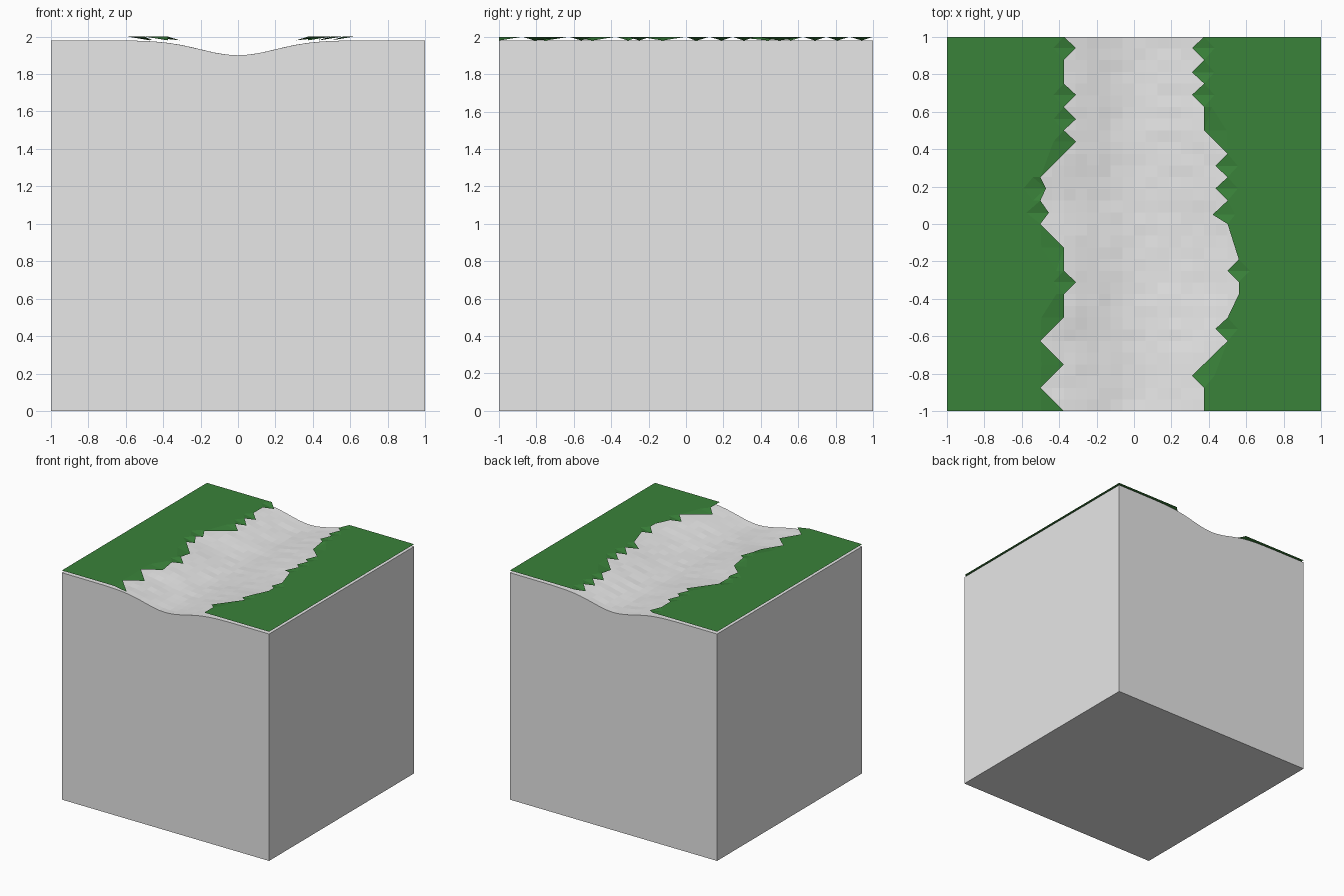
import bpy, bmesh, math, random

if "Cube" in bpy.data.objects:
    bpy.data.objects.remove(bpy.data.objects["Cube"])
random.seed(4)


def material(name, rgb):
    m = bpy.data.materials.new(name)
    m.diffuse_color = (*rgb, 1)
    m.use_nodes = True
    m.node_tree.nodes["Principled BSDF"].inputs["Base Color"].default_value = m.diffuse_color
    return m


def finish(bm, name, mat):
    me = bpy.data.meshes.new(name)
    bm.to_mesh(me)
    bm.free()
    me.materials.append(mat)
    ob = bpy.data.objects.new(name, me)
    bpy.context.collection.objects.link(ob)
    return ob


stone = material("pale_grey_earth", (0.8, 0.8, 0.8))
green = material("grass_green", (0.042, 0.225, 0.042))


def bump(y, c, w):
    return math.exp(-((y - c) / w) ** 2)


def ground_z(x, y):
    # shallow gully whose banks widen along its length
    if x < 0:
        w = 0.28 + 0.06 * bump(y, 0.12, 0.18) + 0.05 * bump(y, -0.68, 0.18)
    else:
        w = 0.28 + 0.11 * bump(y, -0.2, 0.4)
    z = 1.98 - 0.08 * math.exp(-(x / w) ** 2)
    if abs(y) < 0.99 and abs(x) < 0.5:
        z -= random.uniform(0, 0.005)
    return z


# Earth block: gully surface, walls and base
bm = bmesh.new()
bmesh.ops.create_grid(bm, x_segments=32, y_segments=32, size=1)
for v in bm.verts:
    v.co.z = ground_z(v.co.x, v.co.y)
rim = [e for e in bm.edges if e.is_boundary]
ret = bmesh.ops.extrude_edge_only(bm, edges=rim)
for v in ret["geom"]:
    if isinstance(v, bmesh.types.BMVert):
        v.co.z = 0
bmesh.ops.holes_fill(bm, edges=[e for e in bm.edges if e.is_boundary], sides=0)
bmesh.ops.recalc_face_normals(bm, faces=bm.faces)
finish(bm, "earth_block", stone)

# Ragged inner edges of the grass: (distance from centre, y)
LEFT = [(.375, 1), (.31, .94), (.375, .875), (.375, .75), (.31, .69), (.375, .625),
        (.31, .56), (.375, .5), (.31, .44), (.5, .25), (.47, .19), (.5, .125),
        (.455, .06), (.5, 0), (.375, -.125), (.375, -.25), (.31, -.31),
        (.375, -.375), (.375, -.5), (.5, -.625), (.375, -.75), (.5, -.875), (.375, -1)]
RIGHT = [(.375, 1), (.31, .94), (.375, .875), (.31, .81), (.375, .75), (.31, .69),
         (.375, .625), (.375, .5), (.5, .375), (.435, .31), (.5, .25), (.435, .19),
         (.5, .125), (.42, .05), (.5, 0), (.56, -.19), (.5, -.25), (.56, -.31),
         (.56, -.375), (.5, -.5), (.435, -.56), (.5, -.625), (.31, -.81),
         (.375, -.875), (.375, -1)]


def grass(name, edge, side):
    # thin open sheet floating above the earth, with drooping tips
    bm = bmesh.new()
    rows = []
    for i, (x, y) in enumerate(edge):
        near = [edge[j][0] for j in (i - 1, i + 1) if 0 <= j < len(edge)]
        tip = x < sum(near) / len(near) - 0.02
        z = 1.98 if tip else 2.0
        rows.append([bm.verts.new((side * a, y, h)) for a, h in
                     ((x, z), (x + (0.12 if tip else 0.04), 2.0), (1, 2.0))])
    for a, b in zip(rows, rows[1:]):
        for k in range(2):
            q = [a[k], b[k], b[k + 1], a[k + 1]]
            bm.faces.new(q if side > 0 else q[::-1])
    bmesh.ops.triangulate(bm, faces=bm.faces[:])
    finish(bm, name, green)


grass("left_grass", LEFT, -1)
grass("right_grass", RIGHT, 1)
